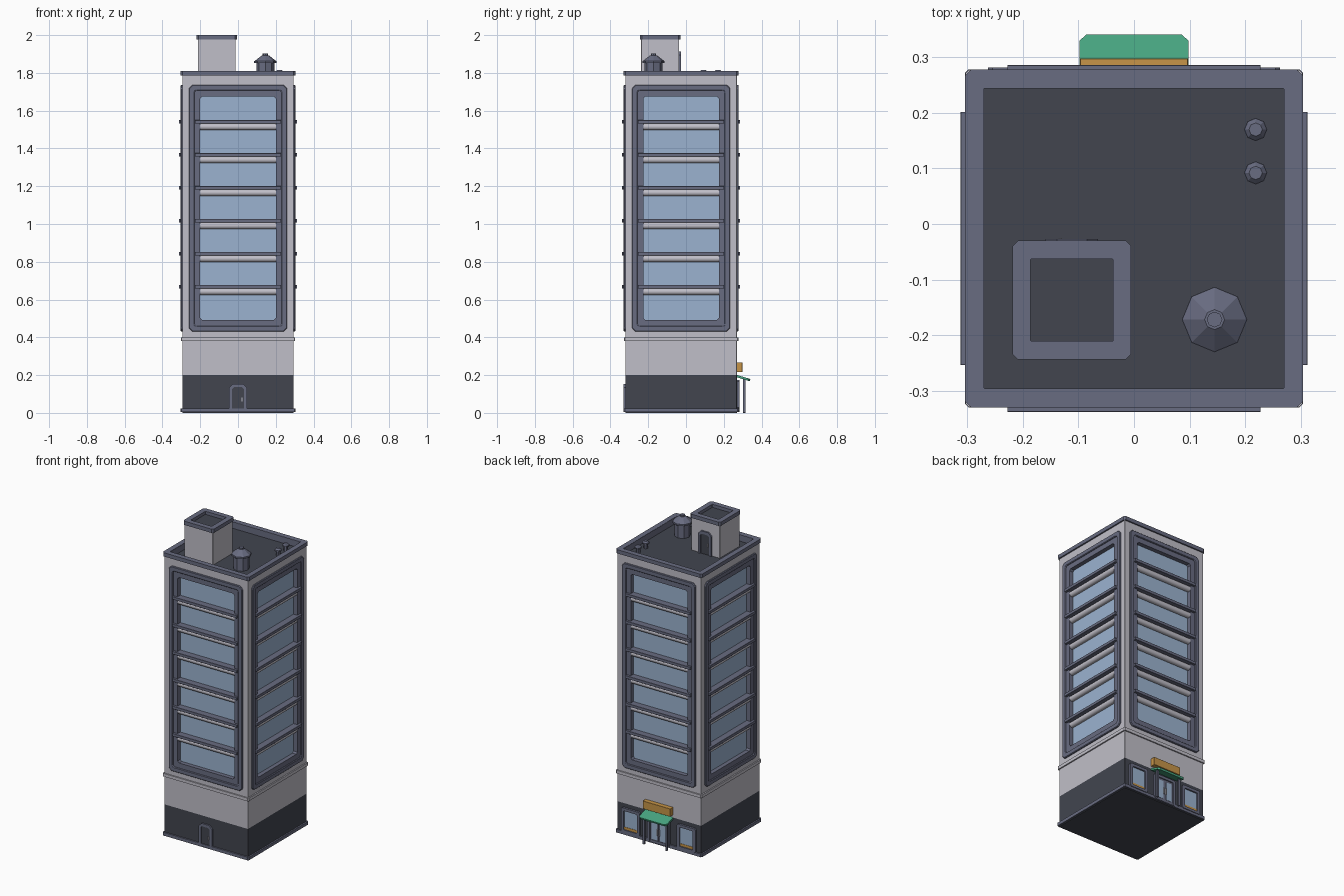
import bpy, bmesh
from math import radians
from mathutils import Matrix

if "Cube" in bpy.data.objects:
    bpy.data.objects.remove(bpy.data.objects["Cube"], do_unlink=True)


def material(name, rgb):
    m = bpy.data.materials.new(name)
    m.use_nodes = True
    m.diffuse_color = (*rgb, 1)
    m.node_tree.nodes["Principled BSDF"].inputs["Base Color"].default_value = (*rgb, 1)
    return m


WALL = material("pale grey wall", (0.53, 0.52, 0.58))
TRIM = material("blue grey trim", (0.14, 0.15, 0.22))
DARK = material("charcoal", (0.054, 0.06, 0.078))
GLASS = material("sky blue glass", (0.33, 0.45, 0.63))
GREEN = material("green awning", (0.065, 0.38, 0.22))
GOLD = material("gold sign", (0.57, 0.3, 0.065))

CY = -0.026       # tower centre in y
HALF = 0.295      # tower half width
PLAN = Matrix.Translation((0, CY, 0))


def side(k):
    """Local u right, v up, w outward on tower side k (0 front, 2 back)."""
    return PLAN @ Matrix.Rotation(radians(90 * k), 4, 'Z') @ Matrix.Rotation(radians(90), 4, 'X')


def rect(u0, u1, v0, v1, c=0.001, top_only=False):
    b = 0.001 if top_only else c
    return [(u0 + b, v0), (u1 - b, v0), (u1, v0 + b), (u1, v1 - c),
            (u1 - c, v1), (u0 + c, v1), (u0, v1 - c), (u0, v0 + b)]


def square(h, c=0.001):
    return rect(-h, h, -h, h, c)


def finish(name, bm, mat, matrix):
    bmesh.ops.recalc_face_normals(bm, faces=bm.faces)
    mesh = bpy.data.meshes.new(name)
    bm.to_mesh(mesh)
    bm.free()
    mesh.materials.append(mat)
    mesh.transform(matrix)
    ob = bpy.data.objects.new(name, mesh)
    bpy.context.collection.objects.link(ob)
    return ob


def prism(name, outline, w0, w1, mat, matrix=PLAN, hole=None):
    """Extrude an outline, optionally with a matching hole."""
    bm = bmesh.new()
    loops = [[[bm.verts.new((u, v, w)) for u, v in o] for w in (w0, w1)]
             for o in ([outline, hole] if hole else [outline])]
    n = len(outline)
    for lo, hi in loops:
        for i in range(n):
            j = (i + 1) % n
            bm.faces.new((lo[i], lo[j], hi[j], hi[i]))
    for level in (0, 1):
        if hole:
            a, b = loops[0][level], loops[1][level]
            for i in range(n):
                j = (i + 1) % n
                bm.faces.new((a[i], a[j], b[j], b[i]))
        else:
            bm.faces.new(loops[0][level])
    return finish(name, bm, mat, matrix)


def drum(name, x, y, z0, z1, r0, r1, mat, sides=8):
    bm = bmesh.new()
    bmesh.ops.create_cone(bm, cap_ends=True, segments=sides, radius1=r0, radius2=r1, depth=z1 - z0)
    return finish(name, bm, mat, Matrix.Translation((x, y, (z0 + z1) / 2)))


def bevel(ob, width):
    m = ob.modifiers.new("soft edges", 'BEVEL')
    m.width, m.segments = width, 1


def door(name, matrix):
    """Chamfered frame, panel and handle; w = 0 lies on the wall."""
    prism(name + "_frame", rect(-0.047, 0.047, 0, 0.148, 0.02, True), -0.01, 0.01, TRIM, matrix,
          rect(-0.031, 0.031, 0.002, 0.13, 0.01, True))
    prism(name + "_panel", rect(-0.033, 0.033, 0.001, 0.132), -0.01, 0.004, DARK, matrix)
    prism(name + "_handle", rect(0.018, 0.024, 0.055, 0.075), 0.003, 0.011, WALL, matrix)


# Ground floor and wall slabs
prism("base", square(HALF), 0, 0.2, DARK)
prism("plinth", square(0.304, 0.006), 0.004, 0.024, TRIM, hole=square(0.29))
prism("lower_wall", square(HALF), 0.2, 0.48, WALL)
prism("ledge", square(0.303, 0.005), 0.38, 0.4, WALL, hole=square(0.29))
prism("upper_wall", square(HALF), 1.68, 1.765, WALL)
prism("glass_core", square(0.27), 0.48, 1.68, GLASS)
for sx in (-1, 1):
    for sy in (-1, 1):
        m = PLAN @ Matrix.Translation((sx * 0.255, sy * 0.255, 0))
        prism("corner_pier", square(0.04), 0.48, 1.68, WALL, m)

# Tall framed windows on all four sides
for k in range(4):
    m = side(k)
    outer = prism("window_frame_outer", rect(-0.26, 0.26, 0.43, 1.737, 0.018), 0.28, 0.304, TRIM, m,
                  rect(-0.23, 0.23, 0.46, 1.707, 0.008))
    bevel(outer, 0.004)
    prism("window_frame_inner", rect(-0.231, 0.231, 0.459, 1.708, 0.008), 0.265, 0.297, TRIM, m,
          rect(-0.2, 0.2, 0.492, 1.675, 0.01))
    for i in range(6):
        z = 0.667 + 0.1745 * i
        bevel(prism("floor_beam", rect(-0.228, 0.228, z - 0.008, z + 0.01), 0.268, 0.312, TRIM, m), 0.003)
        # rounded shade roll beneath each beam
        bm = bmesh.new()
        bmesh.ops.create_cone(bm, cap_ends=True, segments=12, radius1=0.018, radius2=0.018, depth=0.4)
        roll = Matrix.Translation((0, z - 0.025, 0.279)) @ Matrix.Rotation(radians(90), 4, 'Y')
        ob = finish("shade_roll", bm, WALL, m @ roll)
        for p in ob.data.polygons:
            p.use_smooth = len(p.vertices) == 4

# Roof
prism("roof_deck", square(0.274), 1.764, 1.768, DARK)
prism("parapet", square(HALF), 1.765, 1.786, WALL, hole=square(0.274))
prism("parapet_lining", square(0.275), 1.766, 1.808, TRIM, hole=square(0.27))
prism("parapet_cap", square(0.304, 0.011), 1.785, 1.809, TRIM, hole=square(0.271))

# Stair house on the roof
hut = Matrix.Translation((-0.112, -0.137, 0))
prism("stair_house", square(0.1), 1.765, 1.977, WALL, hut)
prism("stair_house_roof", square(0.08), 1.976, 1.98, DARK, hut)
prism("stair_house_cap", square(0.107, 0.01), 1.976, 2.0, TRIM, hut, square(0.074))
door("roof_door", Matrix.Translation((-0.112, -0.037, 1.766)) @ Matrix.Rotation(radians(180), 4, 'Z')
     @ Matrix.Rotation(radians(90), 4, 'X'))

# Roof vents
VX, VY = 0.145, -0.172
drum("vent_body", VX, VY, 1.765, 1.858, 0.047, 0.047, TRIM)
drum("vent_brim", VX, VY, 1.852, 1.862, 0.059, 0.059, TRIM)
drum("vent_hat", VX, VY, 1.862, 1.893, 0.058, 0.018, TRIM)
drum("vent_knob", VX, VY, 1.89, 1.902, 0.014, 0.014, TRIM)
for y in (0.17, 0.092):
    drum("small_vent_pipe", 0.219, y, 1.765, 1.8, 0.013, 0.013, TRIM)
    drum("small_vent_brim", 0.219, y, 1.798, 1.806, 0.021, 0.021, TRIM)
    drum("small_vent_top", 0.219, y, 1.806, 1.815, 0.02, 0.012, TRIM)

# Front service door
door("front_door", side(0) @ Matrix.Translation((0, 0.006, HALF)))

# Shop front at the back
back = side(2)
for c in (-0.197, 0.197):
    prism("shop_window_frame", rect(c - 0.066, c + 0.066, 0.02, 0.175, 0.008), 0.28, 0.308, TRIM, back,
          rect(c - 0.047, c + 0.047, 0.036, 0.157, 0.004))
    prism("shop_window_glass", rect(c - 0.05, c + 0.05, 0.03, 0.16), 0.28, 0.299, GLASS, back)
    prism("shop_window_stripe", rect(c - 0.047, c + 0.047, 0.036, 0.052), 0.29, 0.301, GOLD, back)
prism("entrance_frame", rect(-0.078, 0.078, 0.006, 0.175, 0.008), 0.28, 0.308, TRIM, back,
      rect(-0.06, 0.06, 0.008, 0.158, 0.004))
for s in (-1, 1):
    c = s * 0.03
    prism("entrance_leaf", rect(c - 0.029, c + 0.029, 0.008, 0.158), 0.28, 0.301, TRIM, back)
    prism("entrance_glass", rect(c - 0.019, c + 0.019, 0.028, 0.145), 0.29, 0.303, GLASS, back)
    prism("entrance_handle", rect(s * 0.008 - 0.003, s * 0.008 + 0.003, 0.06, 0.1), 0.3, 0.309, WALL, back)
    prism("awning_post", rect(s * 0.08 - 0.006, s * 0.08 + 0.006, 0, 0.184), 0.328, 0.34, TRIM, back)

# Sloping awning and sign board
slope = Matrix.Translation((0, 0.262, 0.197)) @ Matrix.Rotation(radians(-17), 4, 'X')
prism("awning", rect(-0.098, 0.098, 0, 0.081, 0.012, True), -0.006, 0.006, GREEN, slope)
bevel(prism("sign_board", rect(-0.097, 0.097, 0.216, 0.266), 0.285, 0.324, GOLD, back), 0.005)
